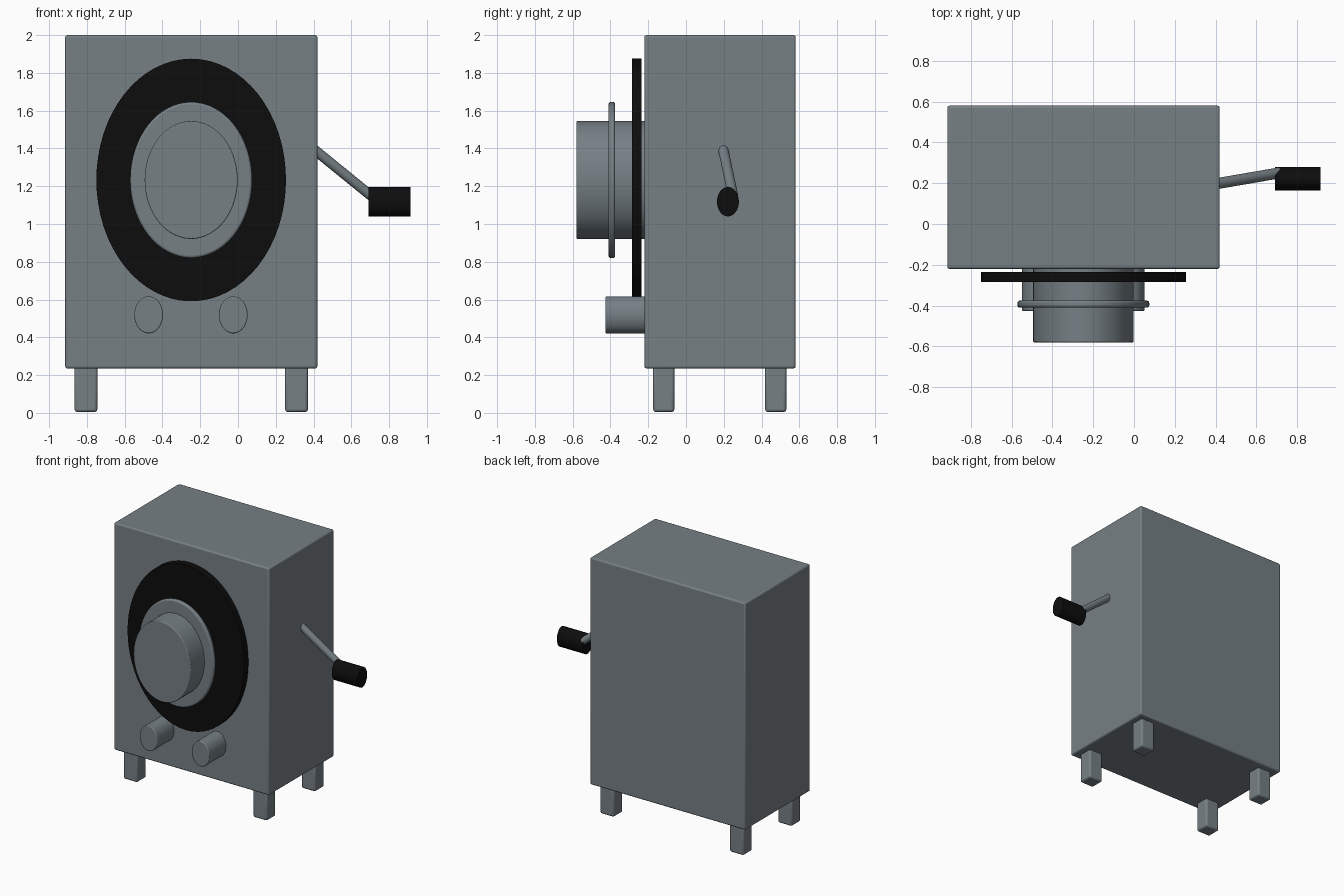
import bpy
import math
from mathutils import Vector

default_cube = bpy.data.objects.get("Cube")
if default_cube:
    bpy.data.objects.remove(default_cube, do_unlink=True)


def material(name, colour):
    mat = bpy.data.materials.new(name)
    mat.use_nodes = True
    mat.diffuse_color = (*colour, 1)
    mat.node_tree.nodes["Principled BSDF"].inputs["Base Color"].default_value = (*colour, 1)
    return mat


GREY = material("slate grey", (0.18, 0.215, 0.235))
BLACK = material("matt black", (0.004, 0.004, 0.004))


def finish(obj, name, mat, bevel):
    obj.name = name
    obj.data.materials.append(mat)
    bpy.ops.object.transform_apply(location=False, rotation=True, scale=True)
    if bevel:
        mod = obj.modifiers.new("rounded edges", "BEVEL")
        mod.width = bevel
        mod.segments = 3
        mod.limit_method = "ANGLE"
        mod.angle_limit = math.radians(40)
    bpy.ops.object.shade_smooth_by_angle(angle=math.radians(35))
    return obj


def box(name, low, high, bevel):
    low, high = Vector(low), Vector(high)
    bpy.ops.mesh.primitive_cube_add(size=1, location=(low + high) / 2)
    obj = bpy.context.object
    obj.scale = high - low
    return finish(obj, name, GREY, bevel)


def oval(name, x, z, rx, rz, front, back, mat=GREY, bevel=0.0):
    """Oval cylinder facing the front."""
    bpy.ops.mesh.primitive_cylinder_add(
        vertices=64, radius=1, depth=1, location=(x, (front + back) / 2, z),
        rotation=(math.pi / 2, 0, 0))
    obj = bpy.context.object
    obj.scale = (rx, rz, back - front)
    return finish(obj, name, mat, bevel)


# Cabinet and legs
box("cabinet", (-0.915, -0.22, 0.235), (0.42, 0.58, 2.0), 0.012)
for side, x in (("right", -0.805), ("left", 0.31)):
    for end, y in (("front", -0.118), ("back", 0.475)):
        box(f"{end}_{side}_leg", (x - 0.06, y - 0.056, 0.005), (x + 0.06, y + 0.056, 0.26), 0.014)

# Door: dark disc, drum and raised rim
DX, DZ = -0.248, 1.233
oval("door_disc", DX, DZ, 0.502, 0.642, -0.285, -0.235, BLACK)
oval("door_drum", DX, DZ, 0.246, 0.312, -0.58, -0.2, GREY, 0.006)
oval("door_rim", DX, DZ, 0.323, 0.413, -0.41, -0.375, GREY, 0.012)

# Control knobs
for side, x in (("right", -0.473), ("left", -0.025)):
    oval(f"{side}_knob", x, 0.519, 0.076, 0.098, -0.426, -0.2, GREY, 0.006)

# Crank arm and grip
start, end = Vector((0.39, 0.195, 1.405)), Vector((0.71, 0.25, 1.145))
bpy.ops.mesh.primitive_cylinder_add(vertices=32, radius=0.027, depth=(end - start).length,
                                    location=(start + end) / 2)
arm = bpy.context.object
arm.rotation_euler = (end - start).to_track_quat("Z", "Y").to_euler()
finish(arm, "crank_arm", GREY, 0.005)

bpy.ops.mesh.primitive_cylinder_add(vertices=32, radius=1, depth=1, location=(0.803, 0.222, 1.118),
                                    rotation=(0, math.pi / 2, 0))
grip = bpy.context.object
grip.scale = (0.078, 0.058, 0.222)
finish(grip, "crank_grip", BLACK, 0)
